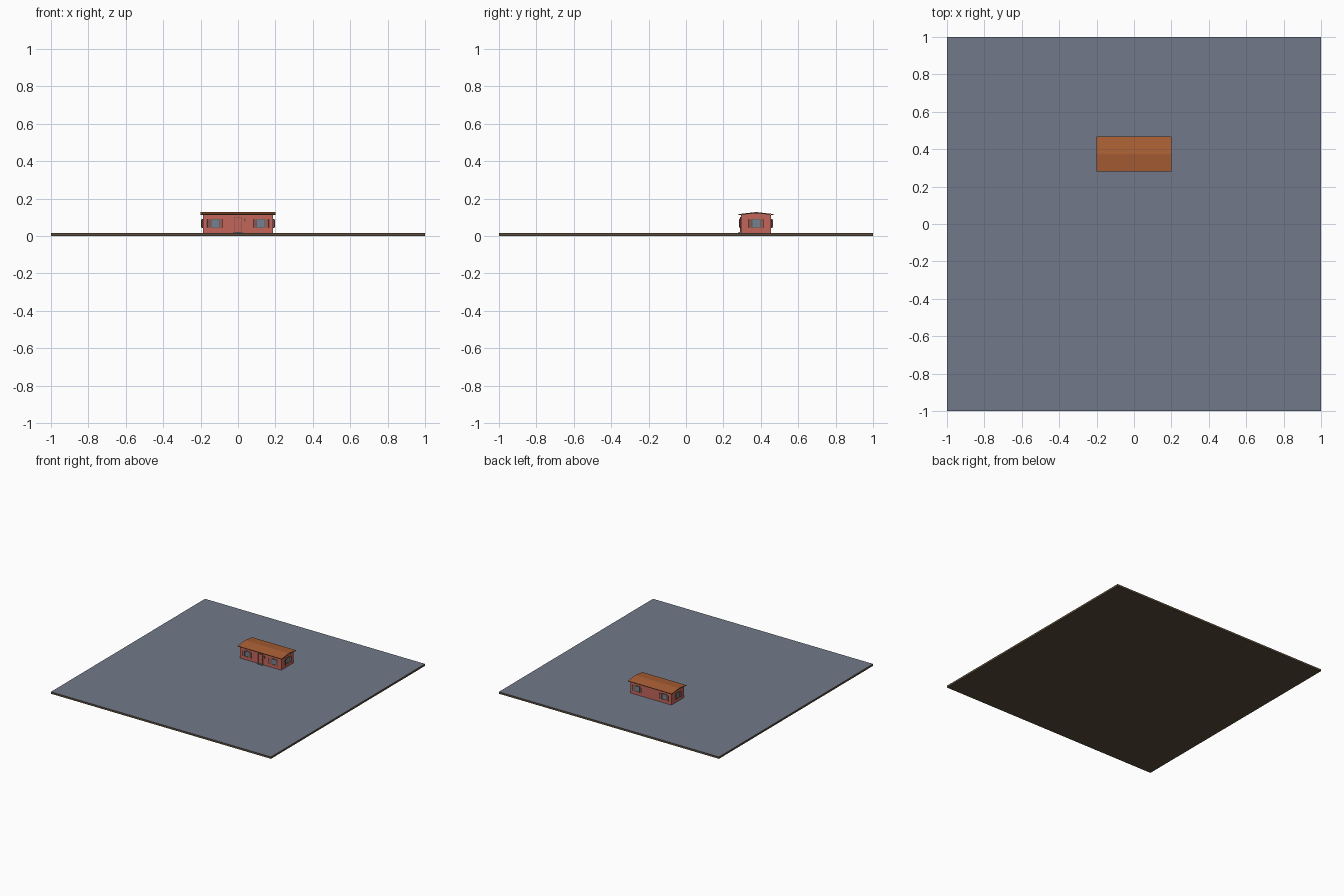
import bpy, bmesh, math
from mathutils import Matrix, Vector

if "Cube" in bpy.data.objects:
    bpy.data.objects.remove(bpy.data.objects["Cube"])


def mat(name, r, g, b):
    m = bpy.data.materials.new(name)
    m.diffuse_color = (r, g, b, 1)
    m.use_nodes = True
    m.node_tree.nodes["Principled BSDF"].inputs["Base Color"].default_value = m.diffuse_color
    return m


SLATE = mat("slate grey", 0.165, 0.19, 0.25)
EARTH = mat("earth brown", 0.10, 0.07, 0.04)
WALL = mat("brick red", 0.54, 0.13, 0.10)
ROOF = mat("roof orange brown", 0.40, 0.115, 0.035)
TRIM = mat("dark wood", 0.16, 0.10, 0.045)
GLASS = mat("window blue grey", 0.17, 0.22, 0.30)
SHUTTER = mat("shutter red grey", 0.32, 0.12, 0.11)

CY, G = 0.375, 0.016         # house centre and ground level
HX, HY = 0.187, 0.08         # wall half sizes


def finish(name, bm, mats):
    me = bpy.data.meshes.new(name)
    bmesh.ops.recalc_face_normals(bm, faces=bm.faces)
    bm.to_mesh(me)
    bm.free()
    ob = bpy.data.objects.new(name, me)
    for m in mats:
        me.materials.append(m)
    bpy.context.collection.objects.link(ob)
    return ob


def box(name, centre, size, m, frame=Matrix()):
    bm = bmesh.new()
    bmesh.ops.create_cube(bm, size=1, matrix=frame @ Matrix.Translation(centre)
                          @ Matrix.Diagonal((*size, 1)))
    return finish(name, bm, [m])


def prism(name, profile, half, mats):
    # (y, z) profile extruded along x
    bm = bmesh.new()
    f = bm.faces.new([bm.verts.new((-half, y, z)) for y, z in profile])
    r = bmesh.ops.extrude_face_region(bm, geom=[f])
    vs = [v for v in r["geom"] if isinstance(v, bmesh.types.BMVert)]
    bmesh.ops.translate(bm, verts=vs, vec=(2 * half, 0, 0))
    return finish(name, bm, mats)


def paint_top(ob):
    # second material on upward faces
    for p in ob.data.polygons:
        p.material_index = 1 if p.normal.z > 0.5 else 0


# ground slab: grey top, brown sides and underside
ground = box("ground", (0, 0, G / 2), (2, 2, G), EARTH)
ground.data.materials.append(SLATE)
paint_top(ground)

# walls with gable ends
prism("walls", [(CY - HY, G), (CY + HY, G), (CY + HY, 0.113), (CY, 0.121), (CY - HY, 0.113)],
      HX, [WALL])

# low gable roof
e = 0.094
roof = prism("roof", [(CY - e, 0.112), (CY, 0.121), (CY + e, 0.112),
                      (CY + e, 0.117), (CY, 0.128), (CY - e, 0.117)], 0.2, [TRIM, ROOF])
paint_top(roof)


def wall_frame(x, y, angle):
    # local -y points out of the wall
    return Matrix.Translation((x, y, 0)) @ Matrix.Rotation(angle, 4, 'Z')


def window(name, frame):
    z, w, h = 0.067, 0.044, 0.044
    box(name + "_glass", (0, -0.001, z), (w, 0.003, h), GLASS, frame)
    for s in (-1, 1):
        box(name + "_frame_side", (s * w / 2, -0.002, z), (0.003, 0.006, h + 0.003), TRIM, frame)
        box(name + "_frame_rail", (0, -0.002, z + s * h / 2), (w, 0.006, 0.003), TRIM, frame)
        # half open shutter hinged at the window edge
        hinge = frame @ Matrix.Translation((s * (w / 2 + 0.001), -0.001, 0)) \
            @ Matrix.Rotation(-s * math.radians(22), 4, 'Z')
        box(name + "_shutter", (s * 0.011, -0.001, z), (0.021, 0.002, h), SHUTTER, hinge)


for s, side in ((-1, "left"), (1, "right")):
    window("front_" + side, wall_frame(s * 0.122, CY - HY, 0))
    window("back_" + side, wall_frame(s * 0.122, CY + HY, math.pi))
    window(side, wall_frame(s * HX, CY, s * math.pi / 2))

# door with frame, knob, step and lamp
front = wall_frame(0, CY - HY, 0)
box("door", (0, -0.001, 0.057), (0.04, 0.004, 0.082), WALL, front)
for s in (-1, 1):
    box("door_post", (s * 0.021, -0.002, 0.058), (0.003, 0.008, 0.084), TRIM, front)
box("door_lintel", (0, -0.002, 0.1), (0.045, 0.008, 0.003), TRIM, front)
box("door_knob", (0.014, -0.004, 0.055), (0.004, 0.004, 0.004), TRIM, front)
box("door_step", (0, -0.006, G + 0.003), (0.05, 0.014, 0.006), SLATE, front)
box("lamp", (0.037, -0.004, 0.085), (0.008, 0.008, 0.016), TRIM, front)
